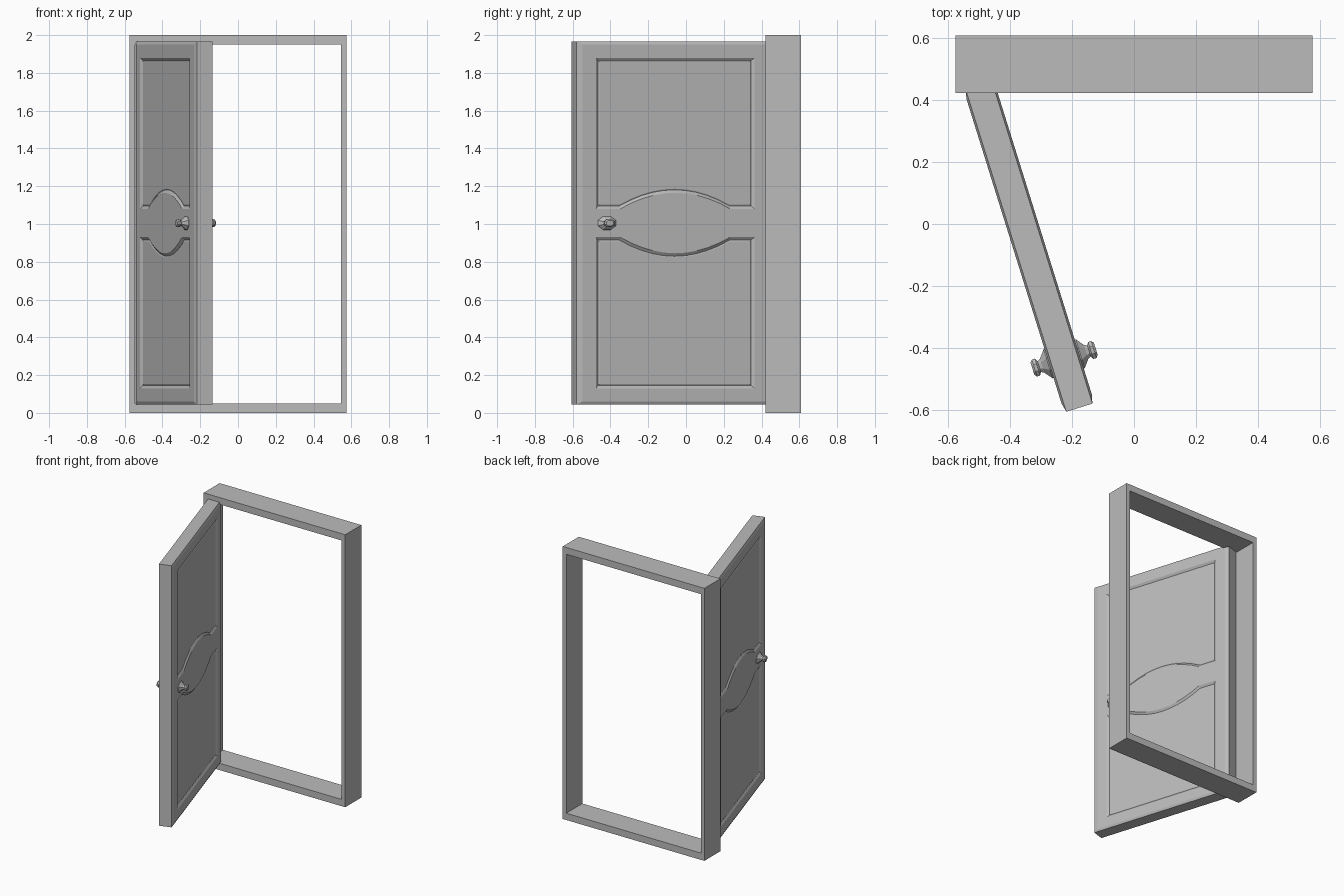
import bpy, bmesh, math
from mathutils import Matrix, Vector

cube = bpy.data.objects.get("Cube")
if cube:
    bpy.data.objects.remove(cube)

grey = bpy.data.materials.new("plain_grey")
grey.use_nodes = True
COLOUR = (0.5, 0.5, 0.5, 1)
grey.diffuse_color = COLOUR
grey.node_tree.nodes["Principled BSDF"].inputs["Base Color"].default_value = COLOUR


def finish(bm, name, matrix=Matrix()):
    bmesh.ops.remove_doubles(bm, verts=bm.verts, dist=1e-5)
    bmesh.ops.recalc_face_normals(bm, faces=bm.faces)
    mesh = bpy.data.meshes.new(name)
    bm.to_mesh(mesh)
    bm.free()
    mesh.materials.append(grey)
    obj = bpy.data.objects.new(name, mesh)
    obj.matrix_world = matrix
    bpy.context.collection.objects.link(obj)
    return obj


# Door frame: rectangular ring, extruded in depth
bm = bmesh.new()
rings = []
for y in (0.422, 0.608):
    for half_w, half_h in ((0.575, 1.0), (0.546, 0.95)):
        rings.append([bm.verts.new((sx * half_w, y, 1 + sz * half_h))
                      for sx, sz in ((-1, -1), (1, -1), (1, 1), (-1, 1))])
front_out, front_in, back_out, back_in = rings
for a, b in ((front_out, front_in), (front_in, back_in),
             (back_in, back_out), (back_out, front_out)):
    for i in range(4):
        j = (i + 1) % 4
        bm.faces.new((a[i], a[j], b[j], b[i]))
finish(bm, "door_frame")

# Door leaf: one quarter is described, then mirrored up/down and front/back
HALF_W, HALF_H = 0.544, 0.96
ARCH_W, ARCH_H, STEPS = 0.305, 0.085, 10
arch_us = [ARCH_W * (2 * i / STEPS - 1) for i in range(STEPS + 1)]


def border(half_w, top, depth):
    """Outer loop whose lower side lies on the middle line of the door."""
    low = [-half_w] + arch_us + [half_w]
    return [(u, depth, 0) for u in low] + [(half_w, depth, top), (-half_w, depth, top)]


def panel(inset, depth):
    """Panel outline with an arched lower side."""
    half_w, flat = 0.44 - inset, 0.075 + inset
    low = [(u, depth, flat + ARCH_H * (1 - (u / ARCH_W) ** 2)) for u in arch_us]
    return ([(-half_w, depth, flat)] + low + [(half_w, depth, flat),
            (half_w, depth, 0.875 - inset), (-half_w, depth, 0.875 - inset)])


loops = [border(HALF_W, HALF_H, 0), border(HALF_W, HALF_H, 0.044),
         border(HALF_W - 0.03, HALF_H - 0.015, 0.051),
         panel(0, 0.051), panel(0.016, 0.040), panel(0.022, 0.043)]

bm = bmesh.new()
for flip_v in (1, -1):
    for flip_z in (1, -1):
        vs = [[bm.verts.new((u, v * flip_v, z * flip_z)) for u, v, z in loop]
              for loop in loops]
        n = len(vs[0])
        for k in range(len(vs) - 1):
            for i in range(n):
                j = (i + 1) % n
                # the outer edge rings have no side along the middle line
                if k < 2 and i <= STEPS + 1:
                    continue
                bm.faces.new((vs[k][i], vs[k][j], vs[k + 1][j], vs[k + 1][i]))
        bm.faces.new(vs[-1])
door_place = (Matrix.Translation((-0.338, -0.0725, 1.005))
              @ Matrix.Rotation(math.radians(-72.66), 4, "Z"))
finish(bm, "door_leaf", door_place)

# Door knobs: faceted turned shape, slightly squashed in height
PROFILE = [(0.040, 0.055), (0.054, 0.053), (0.074, 0.026), (0.084, 0.020),
           (0.090, 0.031), (0.100, 0.031), (0.107, 0.022)]
SIDES = 8
for side, name in ((1, "knob_inner"), (-1, "knob_outer")):
    bm = bmesh.new()
    rows = []
    for v, r in PROFILE:
        rows.append([])
        for i in range(SIDES):
            a = 2 * math.pi * (i + 0.5) / SIDES
            rows[-1].append(bm.verts.new((0.379 + r * math.cos(a), v * side,
                                          0.72 * r * math.sin(a))))
    for a, b in zip(rows, rows[1:]):
        for i in range(SIDES):
            j = (i + 1) % SIDES
            bm.faces.new((a[i], a[j], b[j], b[i]))
    bm.faces.new(rows[0])
    bm.faces.new(rows[-1])
    finish(bm, name, door_place)
